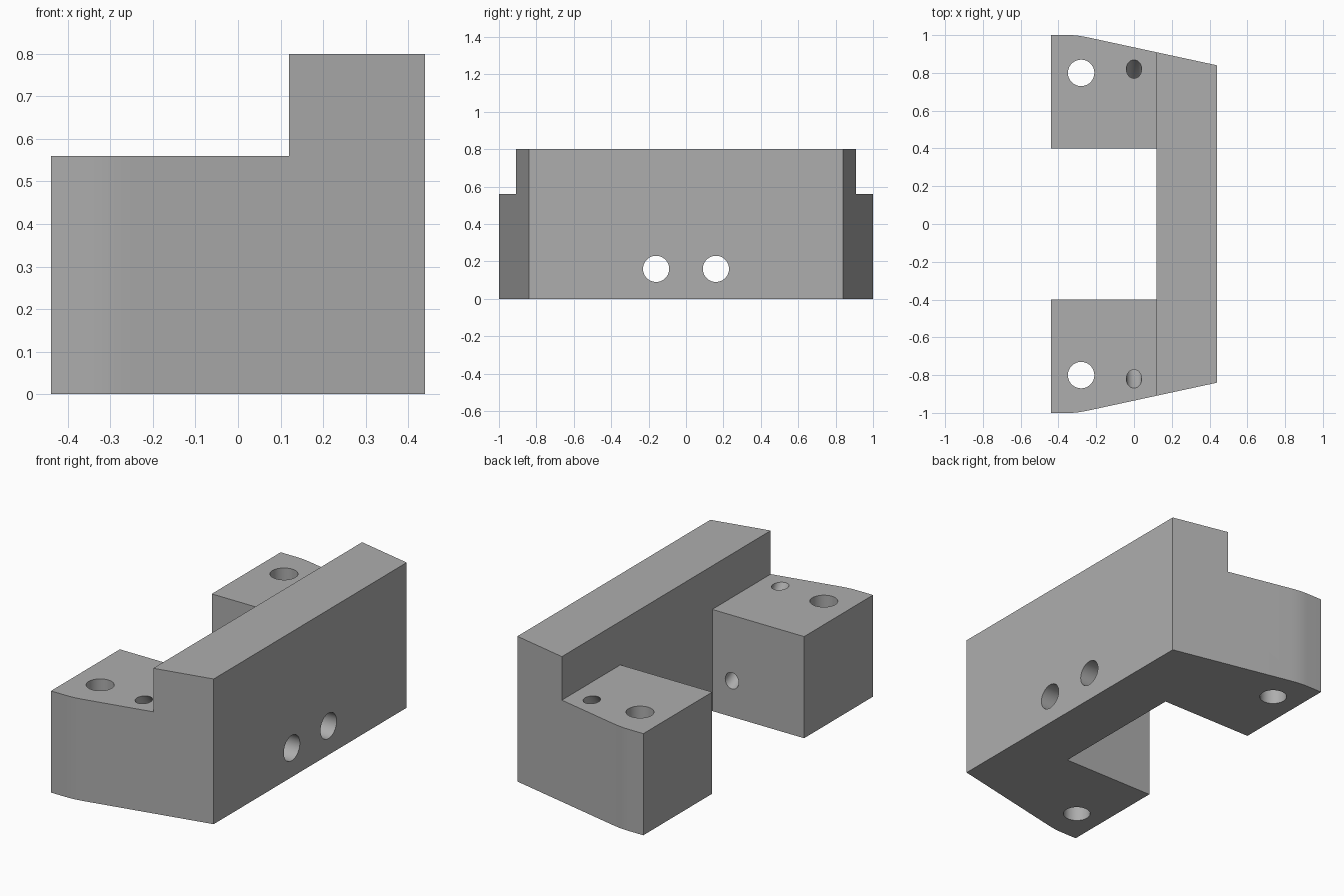
import bpy, bmesh, math
from mathutils import Vector

cube = bpy.data.objects.get("Cube")
if cube:
    bpy.data.objects.remove(cube, do_unlink=True)

# Single grey material
GREY = (0.42, 0.42, 0.42, 1)
grey = bpy.data.materials.new("plain grey")
grey.use_nodes = True
grey.diffuse_color = GREY
grey.node_tree.nodes["Principled BSDF"].inputs["Base Color"].default_value = GREY


def prism(name, outline, height):
    """Extrude a flat outline upward from z = 0."""
    bm = bmesh.new()
    face = bm.faces.new([bm.verts.new((x, y, 0)) for x, y in outline])
    top = bmesh.ops.extrude_face_region(bm, geom=[face])["geom"]
    bmesh.ops.translate(bm, vec=(0, 0, height),
                        verts=[v for v in top if isinstance(v, bmesh.types.BMVert)])
    bmesh.ops.recalc_face_normals(bm, faces=bm.faces)
    mesh = bpy.data.meshes.new(name)
    bm.to_mesh(mesh)
    bm.free()
    obj = bpy.data.objects.new(name, mesh)
    bpy.context.collection.objects.link(obj)
    return obj


def cut(target, cutter):
    """Subtract the cutter and discard it."""
    mod = target.modifiers.new("cut", "BOOLEAN")
    mod.operation = "DIFFERENCE"
    mod.solver = "EXACT"
    mod.object = cutter
    bpy.ops.object.select_all(action="DESELECT")
    bpy.context.view_layer.objects.active = target
    target.select_set(True)
    bpy.ops.object.modifier_apply(modifier=mod.name)
    bpy.data.objects.remove(cutter, do_unlink=True)


def drill(target, location, rotation=(0, 0, 0)):
    bpy.ops.mesh.primitive_cylinder_add(vertices=48, radius=0.07, depth=1.4,
                                        location=location, rotation=rotation)
    cut(target, bpy.context.object)


# Half outline of the bracket, with an eased outer corner, mirrored across y
start, corner, end = Vector((-0.34, 1)), Vector((-0.30, 1)), Vector((-0.24, 0.987))
ease = [start.lerp(corner, t / 4).lerp(corner.lerp(end, t / 4), t / 4) for t in range(5)]
half = [(0.12, 0.4), (-0.44, 0.4), (-0.44, 1)] + [tuple(p) for p in ease] + [(0.44, 0.84)]
bracket = prism("bracket", half + [(x, -y) for x, y in reversed(half)], 0.8)
bracket.data.materials.append(grey)

# Step that lowers both feet below the upright bar
bpy.ops.mesh.primitive_cube_add(size=1, location=(-0.44, 0, 1.06))
step = bpy.context.object
step.scale = (1.12, 3, 1)
cut(bracket, step)

# Screw holes through the feet and the bar
for side in (-1, 1):
    drill(bracket, (-0.28, side * 0.8, 0.4))
    drill(bracket, (0.4, side * 0.16, 0.16), (0, math.pi / 2, 0))

# Curved channels running from the foot tops to the inner walls
bpy.ops.mesh.primitive_torus_add(major_segments=128, minor_segments=32,
                                 major_radius=0.977, minor_radius=0.041,
                                 location=(0, 0, 1.09), rotation=(0, math.pi / 2, 0))
cut(bracket, bpy.context.object)

# Smooth the hole walls and eased corners, keep edges sharp
bpy.ops.object.select_all(action="DESELECT")
bracket.select_set(True)
bpy.context.view_layer.objects.active = bracket
bpy.ops.object.shade_smooth_by_angle(angle=math.radians(25))
